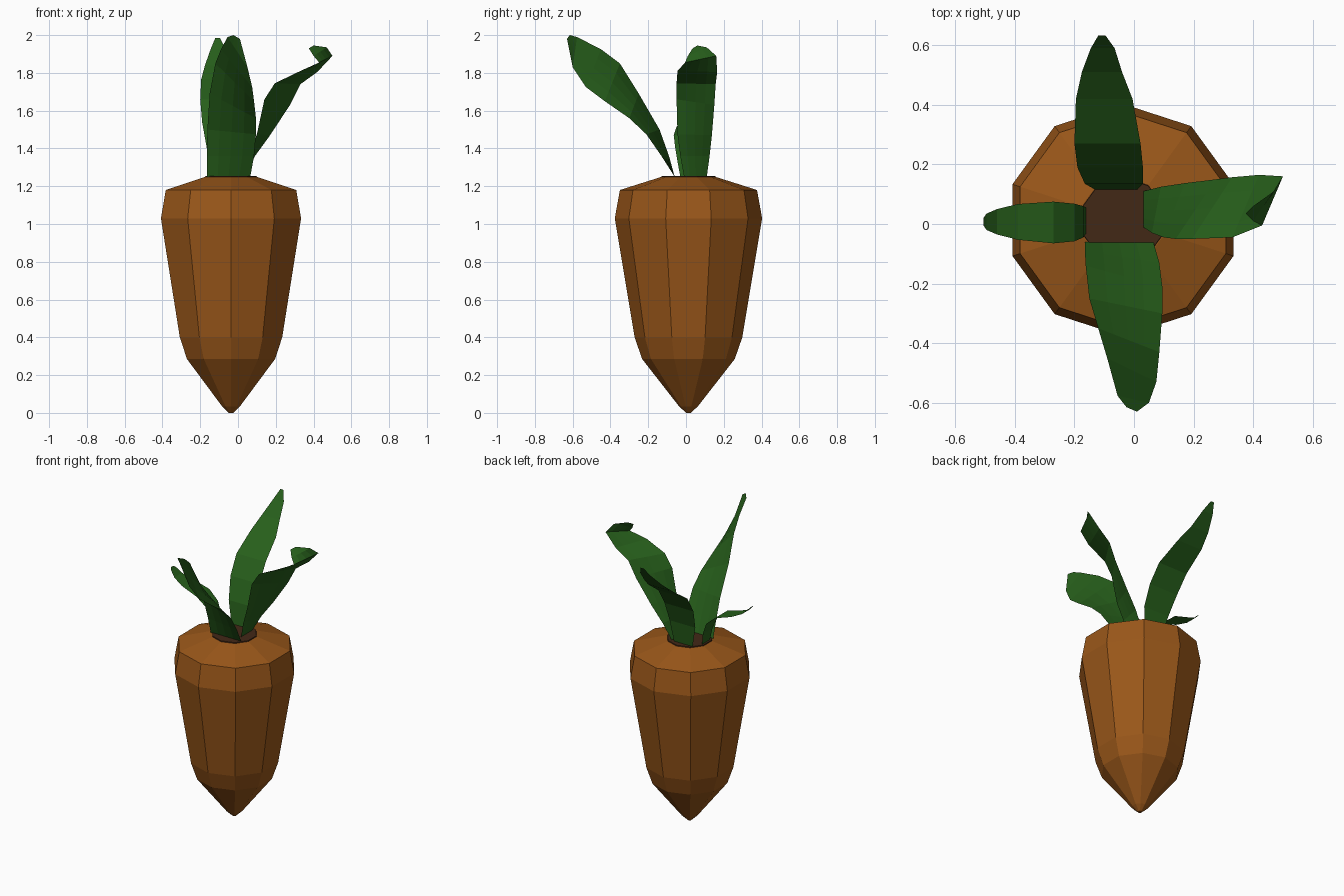
import bpy, bmesh, math
from mathutils import Vector

if "Cube" in bpy.data.objects:
    bpy.data.objects.remove(bpy.data.objects["Cube"])

CX, CY, SIDES = -0.037, 0.013, 10


def material(name, rgb):
    m = bpy.data.materials.new(name)
    m.diffuse_color = (*rgb, 1)
    m.use_nodes = True
    m.node_tree.nodes["Principled BSDF"].inputs["Base Color"].default_value = m.diffuse_color
    return m


def finish(bm, name, mat):
    me = bpy.data.meshes.new(name)
    bm.to_mesh(me)
    bm.free()
    me.materials.append(mat)
    ob = bpy.data.objects.new(name, me)
    bpy.context.collection.objects.link(ob)
    return ob


def lathe(name, profile, mat):
    """Ten-sided turned solid from (radius, z) pairs, closed at both ends."""
    bm = bmesh.new()
    rings = []
    for r, z in profile:
        rings.append([bm.verts.new((CX + r * math.cos(a), CY + r * math.sin(a), z))
                      for a in (math.pi / 2 + math.tau * i / SIDES for i in range(SIDES))])
    for lo, hi in zip(rings, rings[1:]):
        for i in range(SIDES):
            j = (i + 1) % SIDES
            bm.faces.new((lo[i], lo[j], hi[j], hi[i]))
    bm.faces.new(rings[0][::-1])
    bm.faces.new(rings[-1])
    return finish(bm, name, mat)


def leaf(name, left, right, mat, cols=4):
    """Thin blade stretched between its two edge curves."""
    bm = bmesh.new()
    rows = []
    for a, b in zip(left, right):
        a, b = Vector(a), Vector(b)
        rows.append([bm.verts.new(a.lerp(b, i / cols)) for i in range(cols + 1)])
    for p, q in zip(rows, rows[1:]):
        for i in range(cols):
            bm.faces.new((p[i], p[i + 1], q[i + 1], q[i]))
    return finish(bm, name, mat)


orange = material("root_orange", (0.32, 0.095, 0.01))
brown = material("crown_brown", (0.055, 0.021, 0.008))
green = material("leaf_green", (0.02, 0.115, 0.011))

# Root and the dark crown the leaves grow from
lathe("root", [(0.012, 0), (0.05, 0.035), (0.245, 0.285), (0.285, 0.4), (0.39, 1.03),
               (0.363, 1.18), (0.148, 1.248)], orange)
lathe("crown", [(0.146, 1.24), (0.143, 1.254)], brown)

# Front leaf, twisted so its left edge rides higher
leaf("front_leaf",
     [(-.165, -.06, 1.25), (-.165, -.09, 1.36), (-.162, -.14, 1.5), (-.15, -.25, 1.69),
      (-.12, -.35, 1.85), (-.09, -.45, 1.925), (-.055, -.577, 1.99), (-.025, -.615, 2.0)],
     [(.065, -.06, 1.25), (.085, -.13, 1.36), (.095, -.21, 1.475), (.095, -.30, 1.56),
      (.085, -.43, 1.65), (.075, -.53, 1.725), (.05, -.60, 1.83), (.01, -.63, 1.98)], green)

# Back and left leaves are level across, so both edges share one side curve
back = [(.115, 1.25, -.13, .01), (.135, 1.4, -.165, .03), (.19, 1.54, -.19, .03),
        (.27, 1.66, -.20, .022), (.42, 1.765, -.195, -.005), (.51, 1.84, -.175, -.04),
        (.59, 1.925, -.145, -.065), (.632, 1.985, -.12, -.095)]
leaf("back_leaf", [(b, y, z) for y, z, a, b in back], [(a, y, z) for y, z, a, b in back], green)

side = [(-.16, 1.25, -.03, .055), (-.17, 1.33, -.045, .06), (-.20, 1.41, -.058, .068),
        (-.27, 1.47, -.065, .075), (-.39, 1.508, -.053, .067), (-.46, 1.54, -.035, .05),
        (-.495, 1.575, -.02, .035), (-.505, 1.588, -.005, .02)]
leaf("left_leaf", [(x, b, z) for x, z, a, b in side], [(x, a, z) for x, z, a, b in side], green)

# Right leaf, with its tip curling up and back
leaf("right_leaf",
     [(.03, .11, 1.25), (.09, .125, 1.36), (.17, .137, 1.47), (.275, .15, 1.63),
      (.33, .157, 1.74), (.42, .165, 1.805), (.50, .16, 1.89), (.47, .11, 1.935),
      (.40, .06, 1.945)],
     [(.03, -.01, 1.25), (.06, -.03, 1.36), (.10, -.045, 1.475), (.14, -.05, 1.66),
      (.195, -.05, 1.745), (.33, -.045, 1.81), (.43, -.005, 1.855), (.40, .01, 1.89),
      (.375, .035, 1.93)], green)
